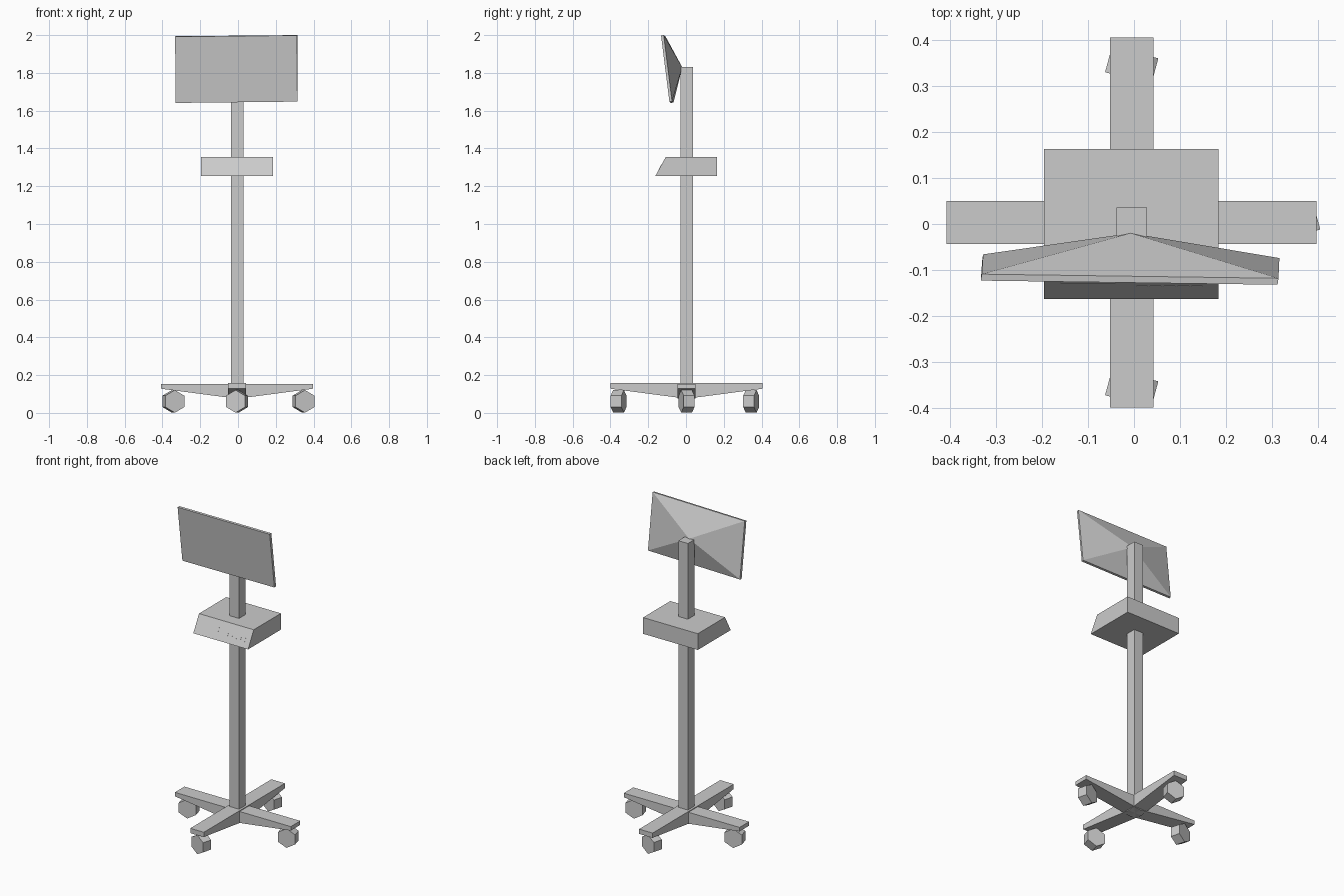
import bpy
import bmesh
from math import radians
from mathutils import Matrix, Vector

cube = bpy.data.objects.get("Cube")
if cube:
    bpy.data.objects.remove(cube, do_unlink=True)

grey = bpy.data.materials.new("light_grey")
grey.use_nodes = True
grey.diffuse_color = (0.6, 0.6, 0.6, 1)
grey.node_tree.nodes["Principled BSDF"].inputs["Base Color"].default_value = (0.6, 0.6, 0.6, 1)

CX, CY = -0.005, 0.003  # axis of the post


def finish(name, bm):
    bmesh.ops.recalc_face_normals(bm, faces=bm.faces)
    mesh = bpy.data.meshes.new(name)
    bm.to_mesh(mesh)
    bm.free()
    mesh.materials.append(grey)
    obj = bpy.data.objects.new(name, mesh)
    bpy.context.collection.objects.link(obj)
    return obj


def extrude(name, points, offset):
    """Solid made by sweeping a flat outline along an offset."""
    bm = bmesh.new()
    face = bm.faces.new([bm.verts.new(p) for p in points])
    moved = bmesh.ops.extrude_face_region(bm, geom=[face], use_keep_orig=True)["geom"]
    verts = [v for v in moved if isinstance(v, bmesh.types.BMVert)]
    bmesh.ops.translate(bm, verts=verts, vec=offset)
    return finish(name, bm)


# Square post
h = 0.033
extrude("post", [(CX + sx * h, CY + sy * h, 0.1)
                 for sx, sy in ((-1, -1), (1, -1), (1, 1), (-1, 1))], (0, 0, 1.73))

# Crossed base bars, tapering towards their ends
for name, top, angle in (("side_legs", 0.153, 0), ("front_back_legs", 0.158, 90)):
    outline = [(-0.402, top), (0.402, top), (0.402, 0.128), (0, 0.075), (-0.402, 0.128)]
    bar = extrude(name, [(x, -0.047, z) for x, z in outline], (0, 0.094, 0))
    bar.data.transform(Matrix.Translation((CX, CY, 0)) @ Matrix.Rotation(radians(angle), 4, "Z"))

# Six-sided casters, each slightly swivelled
for name, x, y, swivel in (("front_caster", CX, -0.357, -15), ("back_caster", CX, 0.345, -15),
                           ("left_caster", 0.347, CY, 15), ("right_caster", -0.342, CY, 15)):
    bm = bmesh.new()
    place = (Matrix.Translation((x, y, 0.061)) @ Matrix.Rotation(radians(swivel), 4, "Z")
             @ Matrix.Rotation(radians(90), 4, "X"))
    bmesh.ops.create_cone(bm, cap_ends=True, segments=6, radius1=0.06, radius2=0.06,
                          depth=0.059, matrix=place)
    caster = finish(name, bm)

# Tray box with a sloping front
low, high = Vector((0, -0.163, 1.253)), Vector((0, -0.107, 1.355))
left = Vector((-0.196, 0, 0))
extrude("tray", [left + low, left + high, left + Vector((0, 0.163, 1.355)),
                 left + Vector((0, 0.163, 1.253))], (0.38, 0, 0))

# Thin slot and button plates on the sloping front
slope = high - low
normal = Vector((0, -slope.z, slope.y)).normalized()


def plate(name, x0, x1, y0, y1):
    a, b = (low + slope * ((y - low.y) / slope.y) for y in (y0, y1))
    extrude(name, [Vector((x, 0, 0)) + p for x, p in ((x0, a), (x1, a), (x1, b), (x0, b))],
            normal * 0.001)


plate("slot_plate", -0.16, -0.04, -0.141, -0.127)
for i in range(5):
    plate("button_plate", 0.005 + 0.03 * i, 0.029 + 0.03 * i, -0.146, -0.135)

# Tilted screen: thin slab with a pyramid back meeting the post
corners = [(-0.333, -0.123, 1.992), (0.312, -0.132, 1.998),
           (0.314, -0.088, 1.648), (-0.33, -0.08, 1.641)]
bm = bmesh.new()
front = [bm.verts.new(c) for c in corners]
back = [bm.verts.new(Vector(c) + Vector((0.002, 0.014, 0.002))) for c in corners]
apex = bm.verts.new((-0.007, -0.02, 1.83))
bm.faces.new(front)
for i in range(4):
    j = (i + 1) % 4
    bm.faces.new((front[i], front[j], back[j], back[i]))
    bm.faces.new((back[i], back[j], apex))
finish("screen", bm)
